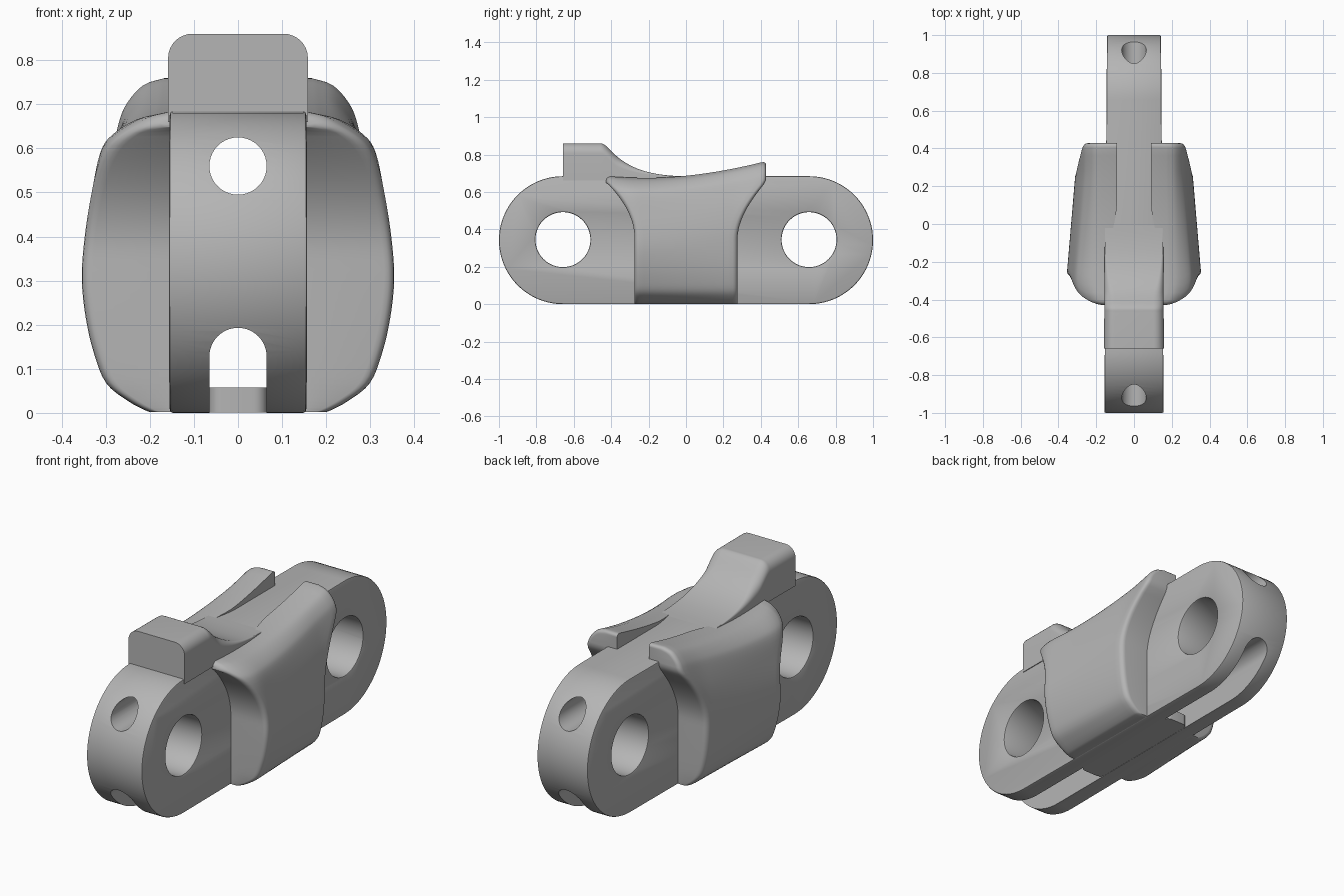
import bpy, bmesh
from math import sin, cos, pi, sqrt
from mathutils import Vector

cube = bpy.data.objects.get("Cube")
if cube:
    bpy.data.objects.remove(cube)

steel = bpy.data.materials.new("plain grey metal")
steel.use_nodes = True
steel.diffuse_color = (0.46, 0.46, 0.46, 1)
steel.node_tree.nodes["Principled BSDF"].inputs["Base Color"].default_value = (0.46, 0.46, 0.46, 1)

R, PIN_Y, PIN_R, SLOT = 0.342, 0.658, 0.147, 0.065


def arc(cx, cy, r, a, b, n):
    return [(cx + r * cos(a + (b - a) * i / n), cy + r * sin(a + (b - a) * i / n))
            for i in range(n + 1)]


def smooth(pts, n):
    """Catmull-Rom curve through the points."""
    p = [Vector(q) for q in pts]
    p = [2 * p[0] - p[1]] + p + [2 * p[-1] - p[-2]]
    out = []
    for a, b, c, d in zip(p, p[1:], p[2:], p[3:]):
        for i in range(n):
            t = i / n
            out.append(0.5 * (2 * b + (c - a) * t + (2 * a - 5 * b + 4 * c - d) * t**2
                              + (3 * b - a - 3 * c + d) * t**3))
    return out + [p[-2]]


def loft(name, rings):
    """Closed rings of equal length joined into a capped solid."""
    bm = bmesh.new()
    rows = [[bm.verts.new(v) for v in ring] for ring in rings]
    n = len(rows[0])
    for a, b in zip(rows, rows[1:]):
        for i in range(n):
            j = (i + 1) % n
            bm.faces.new((a[i], a[j], b[j], b[i]))
    bm.faces.new(rows[0])
    bm.faces.new(rows[-1])
    bmesh.ops.recalc_face_normals(bm, faces=bm.faces)
    return add(name, bm)


def add(name, bm):
    mesh = bpy.data.meshes.new(name)
    bm.to_mesh(mesh)
    bm.free()
    mesh.materials.append(steel)
    ob = bpy.data.objects.new(name, mesh)
    bpy.context.collection.objects.link(ob)
    return ob


def activate(ob):
    bpy.ops.object.select_all(action='DESELECT')
    ob.select_set(True)
    bpy.context.view_layer.objects.active = ob


def cut(ob, cutter):
    m = ob.modifiers.new("cut", 'BOOLEAN')
    m.operation, m.solver, m.object = 'DIFFERENCE', 'EXACT', cutter
    activate(ob)
    bpy.ops.object.modifier_apply(modifier=m.name)
    bpy.data.objects.remove(cutter)


def finish(ob, angle=35):
    activate(ob)
    bpy.ops.object.shade_smooth_by_angle(angle=angle * pi / 180)


def half_width(y):
    return 0.15 - 0.007 * y


# Link plate with two rounded ends, slightly narrower at the back
outline = arc(PIN_Y, R, R, -pi / 2, pi / 2, 40) + arc(-PIN_Y, R, R, pi / 2, 3 * pi / 2, 40)
body = loft("link_body", [[(s * half_width(y), y, z) for y, z in outline] for s in (-1, 1)])

# Pin holes
for y in (-PIN_Y, PIN_Y):
    ring = arc(y, R + 0.003, PIN_R, 0, 2 * pi, 48)[:-1]
    cut(body, loft("pin_cutter", [[(x, a, b) for a, b in ring] for x in (-0.3, 0.3)]))
bev = body.modifiers.new("edge", 'BEVEL')
bev.width, bev.segments, bev.limit_method, bev.angle_limit = 0.007, 2, 'ANGLE', pi / 4
activate(body)
bpy.ops.object.modifier_apply(modifier=bev.name)

# Lengthwise bore and round-topped lower slot
bore = arc(0, 0.56, SLOT, 0, 2 * pi, 40)[:-1]
slot = [(-SLOT, -0.1), (SLOT, -0.1)] + arc(0, 0.128, SLOT, 0, pi, 24)
for shape in (bore, slot):
    cut(body, loft("long_cutter", [[(x, y, z) for x, z in shape] for y in (-1.2, 1.2)]))
finish(body)

# Floor closing the middle of the slot, with rounded ends
r = 0.03
plan = []
for cx, cy, a in ((1, 1, 0), (-1, 1, 1), (-1, -1, 2), (1, -1, 3)):
    plan += arc(cx * (SLOT + 0.001 - r), cy * (0.33 - r), r, a * pi / 2, (a + 1) * pi / 2, 6)
finish(loft("slot_floor", [[(x, y, z) for x, y in plan] for z in (0.001, 0.058)]))

# Drive tooth with rounded shoulders fading into the top of the plate
slope = smooth([(-0.47, 0.86), (-0.435, 0.852), (-0.36, 0.782), (-0.28, 0.733),
                (-0.19, 0.703), (-0.09, 0.688), (0.02, 0.683)], 4)
rings = []
for y, top in [(-PIN_Y, 0.86)] + [tuple(p) for p in slope]:
    w = half_width(y) + 0.004
    base = 0.66
    c = max(0.002, min(0.055, (top - 0.68) * 0.5))
    sec = arc(w - c, top - c, c, 0, pi / 2, 8) + arc(c - w, top - c, c, pi / 2, pi, 8)
    rings.append([(x, y, z) for x, z in [(-w, base), (w, base)] + sec])
finish(loft("drive_tooth", rings))


# Side pads: waisted below, flared at the top, the back rising into a fin
def top_height(y):
    if y < -0.2:
        return 0.675 + 0.01 * ((-0.2 - y) / 0.23) ** 2
    return 0.675 + 0.09 * ((y + 0.2) / 0.63) ** 1.8


def half_length(z):
    t = min(1, max(0, (z - 0.36) / 0.295))
    return 0.275 + 0.153 * t * t


def inner_x(y):
    t = min(1, max(0, (y + 0.2) / 0.32))
    return 0.14 - 0.05 * t * t * (3 - 2 * t)


levels = (0, 0.04, 0.1, 0.2, 0.32, 0.45, 0.58, 0.73, 0.87, 0.93, 0.98, 1)
front_x = (0.2, 0.25, 0.3, 0.328, 0.347, 0.356, 0.35, 0.333, 0.313, 0.287, 0.235, 0.18)
back_x = (0.2, 0.24, 0.275, 0.295, 0.306, 0.31, 0.308, 0.295, 0.27, 0.25, 0.215, 0.17)
section = smooth(list(zip(front_x, levels, back_x)), 4)
EDGE = 0.025
steps = (0, 0.002, 0.006, 0.014, EDGE)


def pad(name, side):
    bm = bmesh.new()
    outer, inner = [], []
    for xf, u, xb in section:
        u = min(1, max(0, u))
        y0, y1 = -half_length(u * 0.685), half_length(u * 0.765)
        a, b = y0 + EDGE, y1 - EDGE
        spots = [(y0 + d, d) for d in steps]
        spots += [(a + (b - a) * i / 20, EDGE) for i in range(1, 20)]
        spots += [(y1 - d, d) for d in reversed(steps)]
        orow, irow = [], []
        for y, d in spots:
            inset = EDGE - sqrt(max(0, EDGE**2 - (EDGE - d) ** 2))
            t = min(1, max(0, (y + 0.27) / 0.54))
            x = xf + (xb - xf) * t
            corner = min(1, max(0, (-0.29 - y) / 0.14))
            x *= 1 - 0.3 * (1 - sqrt(1 - corner**2))
            g = inner_x(y)
            x = max(x - inset, g + 0.005)
            z = max(0.002, u * top_height(y) - 0.7 * inset * max(0, (u - 0.93) / 0.07))
            orow.append(bm.verts.new((side * x, y, z)))
            irow.append(bm.verts.new((side * g, y, z)))
        outer.append(orow)
        inner.append(irow)
    n, m = len(outer), len(outer[0])
    for grid in (outer, inner):
        for i in range(n - 1):
            for j in range(m - 1):
                bm.faces.new((grid[i][j], grid[i + 1][j], grid[i + 1][j + 1], grid[i][j + 1]))
    for j in (0, m - 1):
        for i in range(n - 1):
            bm.faces.new((outer[i][j], outer[i + 1][j], inner[i + 1][j], inner[i][j]))
    for i in (0, n - 1):
        for j in range(m - 1):
            bm.faces.new((outer[i][j], outer[i][j + 1], inner[i][j + 1], inner[i][j]))
    bmesh.ops.recalc_face_normals(bm, faces=bm.faces)
    finish(add(name, bm), 50)


pad("left_pad", 1)
pad("right_pad", -1)
